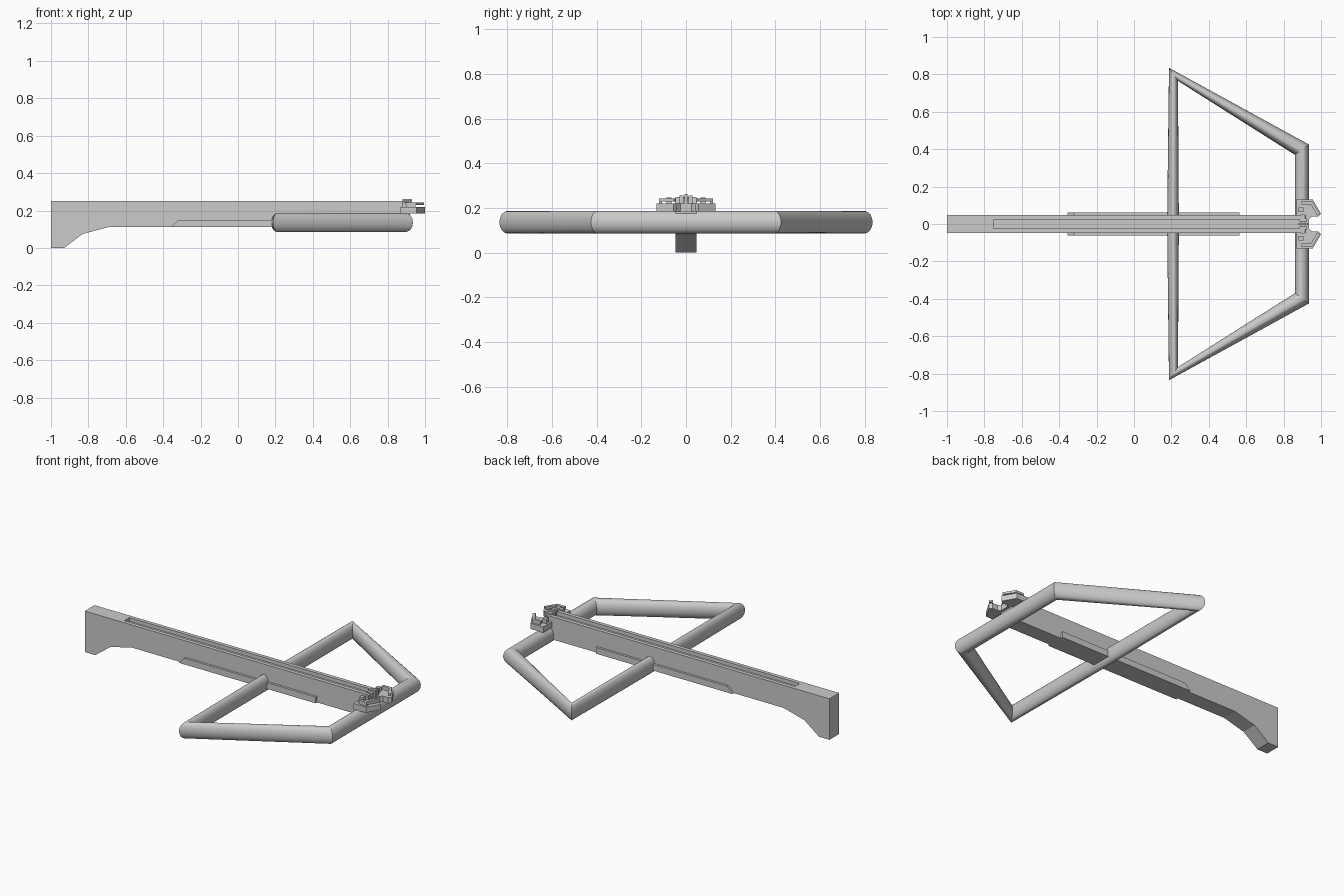
import bpy, bmesh
from math import cos, sin, tau, radians

if "Cube" in bpy.data.objects:
    bpy.data.objects.remove(bpy.data.objects["Cube"])


def finish(name, bm):
    bmesh.ops.recalc_face_normals(bm, faces=bm.faces[:])
    me = bpy.data.meshes.new(name)
    bm.to_mesh(me)
    bm.free()
    ob = bpy.data.objects.new(name, me)
    bpy.context.collection.objects.link(ob)
    return ob


def prism(name, pts, lo, hi, axis):
    """Extrude a 2D outline: axis 'y' takes (x, z) points, axis 'z' takes (x, y)."""
    bm = bmesh.new()
    def place(p, d):
        return (p[0], d, p[1]) if axis == 'y' else (p[0], p[1], d)
    a = [bm.verts.new(place(p, lo)) for p in pts]
    b = [bm.verts.new(place(p, hi)) for p in pts]
    bm.faces.new(a)
    bm.faces.new(b[::-1])
    n = len(pts)
    for i in range(n):
        bm.faces.new((a[i], a[(i + 1) % n], b[(i + 1) % n], b[i]))
    return finish(name, bm)


def box(name, x0, x1, y0, y1, z0, z1):
    return prism(name, [(x0, y0), (x1, y0), (x1, y1), (x0, y1)], z0, z1, 'z')


# Stock with stepped butt
stock = prism("stock", [(-1, 0.25), (-1, 0), (-0.93, 0), (-0.83, 0.075),
                        (-0.69, 0.112), (0.9, 0.112), (0.92, 0.13), (0.92, 0.2),
                        (0.915, 0.25)], -0.047, 0.047, 'y')

# Bolt groove along the top
cutter = box("groove_cutter", -0.75, 1.1, -0.024, 0.024, 0.228, 0.3)
cutter.hide_render = True
mod = stock.modifiers.new("groove", 'BOOLEAN')
mod.operation = 'DIFFERENCE'
mod.solver = 'EXACT'
mod.object = cutter
bpy.context.view_layer.objects.active = stock
stock.select_set(True)
bpy.ops.object.modifier_apply(modifier="groove")
bpy.data.objects.remove(cutter)

# Side plates
for s, side in ((1, "left"), (-1, "right")):
    prism("side_plate_" + side, [(-0.355, 0.112), (-0.32, 0.15), (0.565, 0.15),
                                 (0.565, 0.112)], s * 0.045, s * 0.061, 'y')

# Bow limbs and string: one closed tube of mitred oval rings (outer xy, inner xy)
rings = [((0.935, 0.425), (0.86, 0.37)), ((0.187, 0.835), (0.235, 0.765)),
         ((0.177, 0.0), (0.24, 0.0)), ((0.187, -0.835), (0.235, -0.765)),
         ((0.935, -0.425), (0.86, -0.37))]
N = 28
bm = bmesh.new()
loops = []
for o, i in rings:
    loop = []
    for k in range(N):
        c = 0.5 + 0.5 * cos(tau * k / N)
        loop.append(bm.verts.new((i[0] + (o[0] - i[0]) * c, i[1] + (o[1] - i[1]) * c,
                                  0.136 + 0.05 * sin(tau * k / N))))
    loops.append(loop)
for r in range(len(loops)):
    a, b = loops[r], loops[(r + 1) % len(loops)]
    for k in range(N):
        j = (k + 1) % N
        bm.faces.new((a[k], a[j], b[j], b[k]))
bow = finish("bow_frame", bm)
bpy.ops.object.select_all(action='DESELECT')
bow.select_set(True)
bpy.context.view_layer.objects.active = bow
bpy.ops.object.shade_smooth_by_angle(angle=radians(25))

# Front bracket: notched base, raised bent strips and small posts
half = [(0.93, 0.03), (0.945, 0.055), (1.0, 0.05), (0.995, 0.065), (0.955, 0.132), (0.87, 0.132)]
half = [(0.935, 0.025), (0.95, 0.04), (0.985, 0.04), (1.0, 0.055), (0.955, 0.132), (0.87, 0.132)]
prism("bracket_base", half + [(x, -y) for x, y in reversed(half)], 0.185, 0.22, 'z')
strip = [(0.895, 0.105), (0.945, 0.105), (0.98, 0.045), (0.995, 0.054),
         (0.952, 0.122), (0.895, 0.122)]
for s, side in ((1, "left"), (-1, "right")):
    prism("bracket_strip_" + side, [(x, s * y) for x, y in strip], 0.229, 0.243, 'z')
    box("strip_post_" + side, 0.9, 0.95, s * 0.107, s * 0.12, 0.215, 0.232)
    box("bracket_post_" + side, 0.88, 0.905, s * 0.065, s * 0.088, 0.215, 0.246)
    box("rest_jaw_" + side, 0.885, 0.925, s * 0.012, s * 0.03, 0.22, 0.256)

# Bolt rest in the middle
box("rest_bridge", 0.895, 0.912, -0.05, 0.05, 0.22, 0.243)
box("rest_pin", 0.88, 0.93, -0.006, 0.006, 0.22, 0.262)
